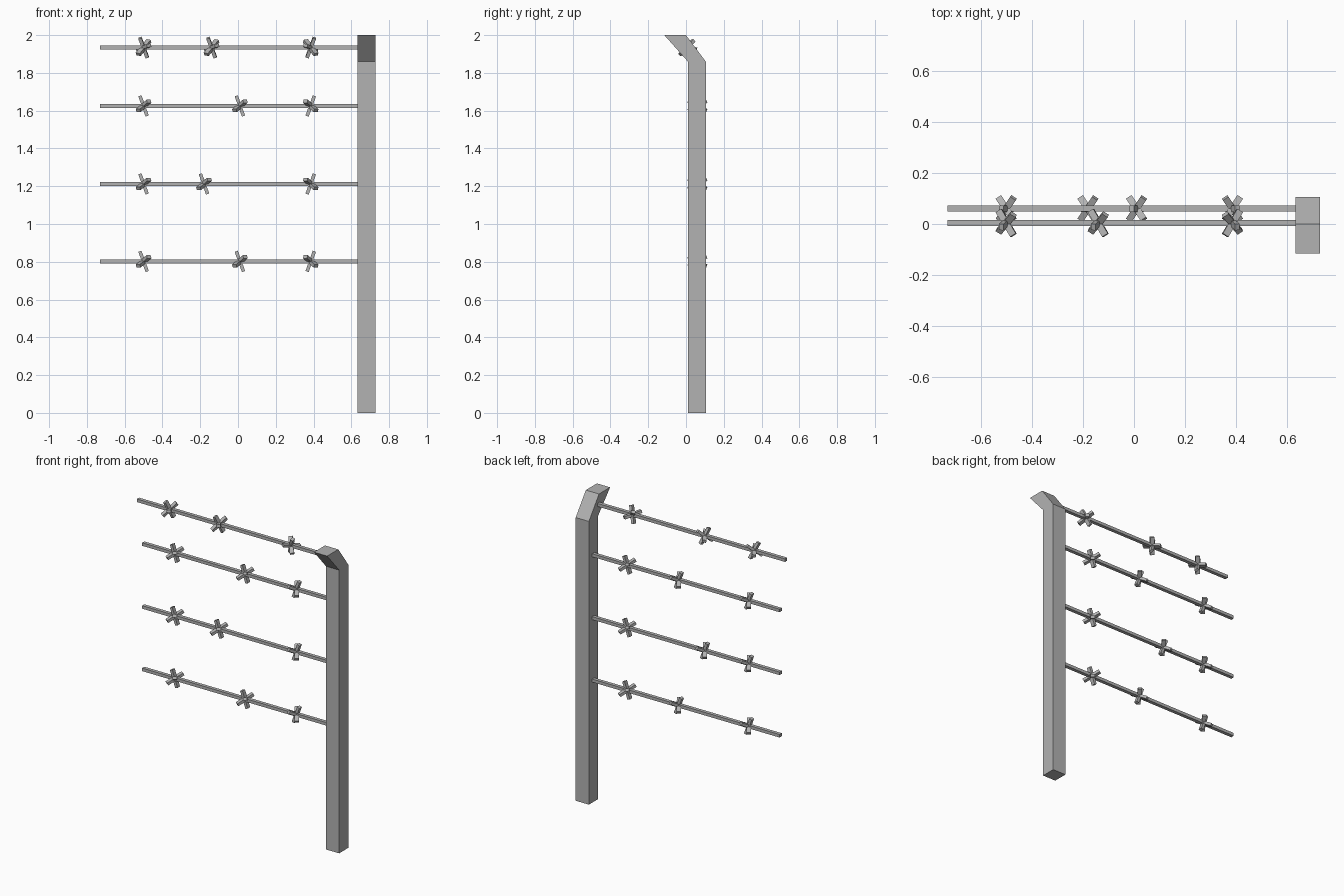
import bpy
import bmesh
from mathutils import Matrix, Vector

cube = bpy.data.objects.get("Cube")
if cube:
    bpy.data.objects.remove(cube, do_unlink=True)

grey = bpy.data.materials.new("galvanised_grey")
grey.use_nodes = True
colour = (0.45, 0.45, 0.45, 1)
grey.diffuse_color = colour
grey.node_tree.nodes["Principled BSDF"].inputs["Base Color"].default_value = colour


def finish(name, bm):
    bmesh.ops.recalc_face_normals(bm, faces=bm.faces)
    mesh = bpy.data.meshes.new(name)
    bm.to_mesh(mesh)
    bm.free()
    mesh.materials.append(grey)
    obj = bpy.data.objects.new(name, mesh)
    bpy.context.collection.objects.link(obj)
    return obj


def add_box(bm, size, matrix):
    bmesh.ops.create_cube(bm, size=1, matrix=matrix @ Matrix.Diagonal((*size, 1)))


# Post: side profile with a forward-leaning top, extruded across its width
bm = bmesh.new()
profile = [(0.01, 0), (0.105, 0), (0.105, 1.86), (0, 2), (-0.115, 2), (0.01, 1.86)]
face = bm.faces.new([bm.verts.new((0.632, y, z)) for y, z in profile])
side = bmesh.ops.extrude_face_region(bm, geom=[face])["geom"]
bmesh.ops.translate(bm, vec=(0.096, 0, 0),
                    verts=[v for v in side if isinstance(v, bmesh.types.BMVert)])
finish("post", bm)

# Three crossing spikes make one barb
SPIKES = [Vector((0.03, 0.045, 0.026)), Vector((0.03, -0.045, 0.026)),
          Vector((-0.018, 0, 0.05))]


def add_barb(name, x, y, z, tilt, mirrored):
    bm = bmesh.new()
    place = Matrix.Translation((x, y, z)) @ Matrix.Rotation(tilt, 4, 'X')
    for spike in SPIKES:
        d = spike.copy()
        if mirrored:
            d.x = -d.x
        turn = d.to_track_quat('Z', 'Y').to_matrix().to_4x4()
        add_box(bm, (0.026, 0.018, 0.114), place @ turn)
    finish(name, bm)


# Wires: y, z, middle barb position, barb tilt
wires = [(0.004, 1.934, -0.14, 0.3), (0.06, 1.625, 0.01, 0),
         (0.06, 1.212, -0.18, 0), (0.06, 0.802, 0.01, 0)]
for i, (y, z, middle, tilt) in enumerate(wires, 1):
    bm = bmesh.new()
    add_box(bm, (1.38, 0.023, 0.02), Matrix.Translation((-0.04, y, z)))
    finish(f"wire_{i}", bm)
    for j, x in enumerate((-0.5, middle, 0.385), 1):
        add_barb(f"barb_{i}_{j}", x, y, z, tilt, j == 3)
